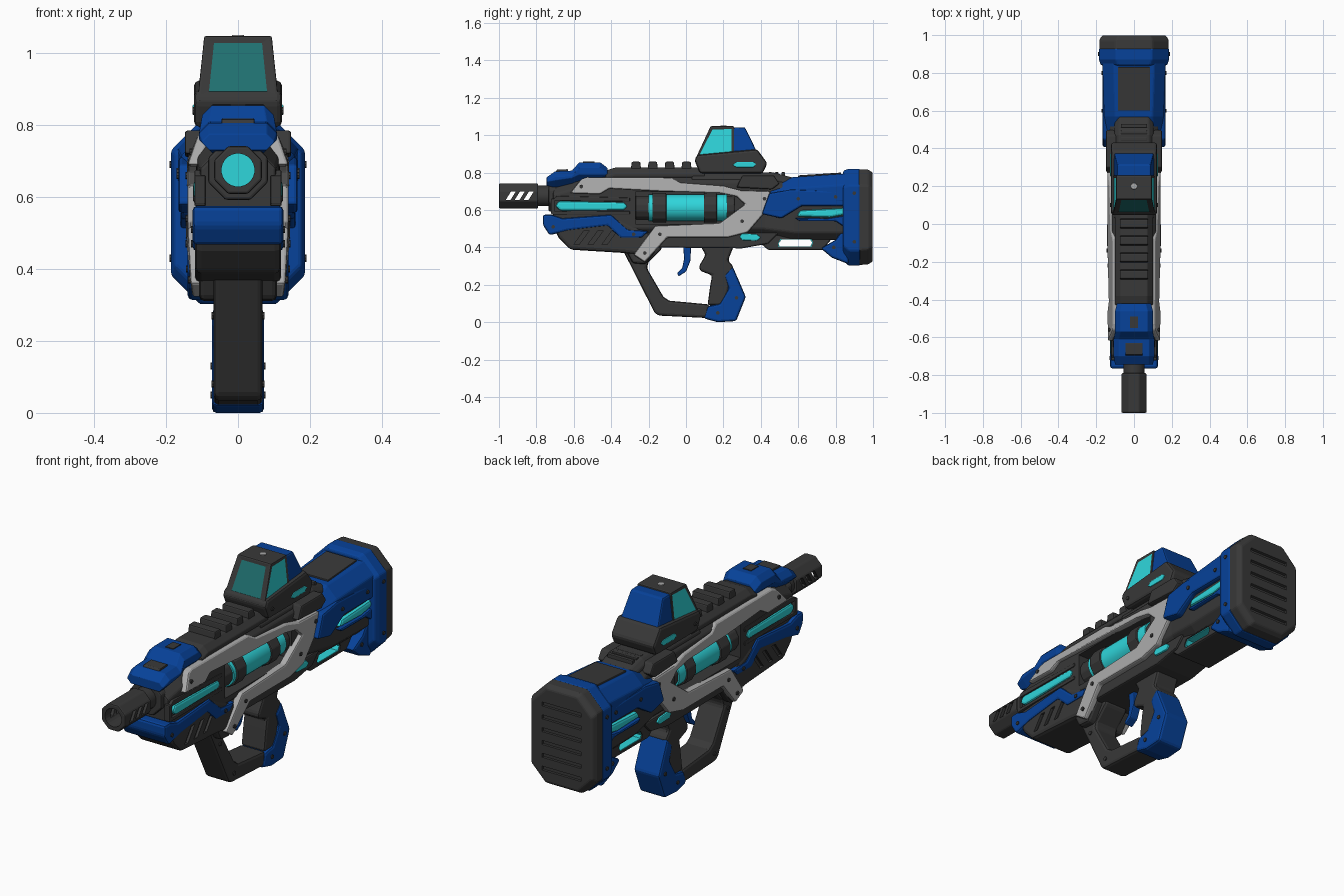
import bpy, bmesh, math
from mathutils import Vector, Matrix


def mat(name, r, g, b):
    m = bpy.data.materials.new(name)
    m.diffuse_color = (r, g, b, 1)
    return m


DARK = mat("dark grey", 0.04, 0.04, 0.04)
BLUE = mat("blue", 0.002, 0.054, 0.32)
CYAN = mat("cyan", 0.028, 0.67, 0.71)
TEAL = mat("dark teal glass", 0.014, 0.16, 0.16)
GREY = mat("light grey", 0.41, 0.41, 0.41)


def finish(bm, name, mats, bevel=0.0, cutter=False):
    bmesh.ops.recalc_face_normals(bm, faces=bm.faces[:])
    me = bpy.data.meshes.new(name)
    bm.to_mesh(me)
    bm.free()
    for m in (mats if isinstance(mats, (list, tuple)) else [mats]):
        me.materials.append(m)
    ob = bpy.data.objects.new(name, me)
    bpy.context.collection.objects.link(ob)
    if bevel:
        b = ob.modifiers.new("bevel", "BEVEL")
        b.width, b.segments, b.limit_method = bevel, 2, "ANGLE"
    if cutter:
        ob.hide_render = True
        ob.hide_set(True)
    return ob


def skin(bm, rings):
    # closed skin through rings of equal length
    vs = [[bm.verts.new(p) for p in r] for r in rings]
    n = len(vs[0])
    for a, b in zip(vs, vs[1:]):
        for i in range(n):
            bm.faces.new((a[i], a[(i + 1) % n], b[(i + 1) % n], b[i]))
    return [bm.faces.new(vs[0]), bm.faces.new(vs[-1])]


def prism(name, pts, x1, m, x0=None, bevel=0.008, cutter=False):
    # side profile (y, z) across x; with x0 it becomes a left and right pair
    bm = bmesh.new()
    profiles = pts if isinstance(pts[0][0], tuple) else [pts]
    for p in profiles:
        for a, b in ([(-x1, x1)] if x0 is None else [(x0, x1), (-x0, -x1)]):
            skin(bm, [[(x, y, z) for y, z in p] for x in (a, b)])
    return finish(bm, name, m, bevel, cutter)


def loft(name, secs, m, top=0.04, bot=0.04, bevel=0.008):
    # sections (y, z0, z1, half width) with cut corners
    rings = []
    for y, a, b, w in secs:
        t, u = min(top, (b - a) * 0.45), min(bot, (b - a) * 0.45)
        h = [(w - u, a), (w, a + u), (w, b - t), (w - t, b)]
        rings.append([(x, y, z) for x, z in h] + [(-x, y, z) for x, z in reversed(h)])
    bm = bmesh.new()
    skin(bm, rings)
    return finish(bm, name, m, bevel)


def box(y0, y1, z0, z1):
    return ((y0, z0), (y1, z0), (y1, z1), (y0, z1))


def tube(name, y0, y1, r, m, z, x=(0,), n=24, bevel=0.0, cutter=False):
    # round parts lying along y
    bm = bmesh.new()
    for cx in x:
        skin(bm, [[(cx + r * math.cos((i + 0.5) * math.tau / n), y,
                    z + r * math.sin((i + 0.5) * math.tau / n)) for i in range(n)] for y in (y0, y1)])
    ob = finish(bm, name, m, bevel, cutter)
    if n > 12 and not cutter:
        ob.data.polygons.foreach_set("use_smooth", [len(p.vertices) == 4 for p in ob.data.polygons])
    return ob


def cut(ob, tool):
    b = ob.modifiers.new("cut", "BOOLEAN")
    b.operation, b.object, b.solver = "DIFFERENCE", tool, "EXACT"


def slants(y, step, count, z0, z1, w, lean):
    return [((y + i * step, z0), (y + w + i * step, z0), (y + w + lean + i * step, z1),
             (y + lean + i * step, z1)) for i in range(count)]


# Muzzle and barrel
muzzle = tube("muzzle", -1.0, -0.79, 0.072, DARK, 0.675, n=8, bevel=0.007)
cut(muzzle, tube("bore_cutter", -1.1, -0.80, 0.046, DARK, 0.675, cutter=True))
cut(muzzle, prism("muzzle_slot_cutter", slants(-0.965, 0.048, 3, 0.652, 0.7, 0.026, 0.03),
                  0.2, DARK, bevel=0, cutter=True))
tube("barrel", -0.79, -0.68, 0.056, DARK, 0.675, n=16)
tube("bore_glow", -0.803, -0.797, 0.046, CYAN, 0.675)
tube("barrel_collar", -0.735, -0.69, 0.09, DARK, 0.675, n=8, bevel=0.008)

# Main receiver with recessed core windows
body = loft("receiver", [(-0.71, 0.5, 0.72, 0.105), (-0.6, 0.48, 0.75, 0.114),
                         (-0.4, 0.46, 0.79, 0.116), (0.42, 0.46, 0.79, 0.118),
                         (0.58, 0.44, 0.74, 0.138), (0.86, 0.44, 0.74, 0.145)], DARK)
cut(body, prism("window_cutter", box(-0.27, 0.26, 0.525, 0.695), 0.3, DARK, x0=0.035, bevel=0, cutter=True))
prism("lower_receiver", ((-0.3, 0.48), (-0.2, 0.4), (0.3, 0.395), (0.44, 0.42), (0.5, 0.48)), 0.112, DARK)

# Lower rail with a through slot lined in cyan
def slot(g):
    return ((0.5 - g, 0.405 - g), (0.665 + g, 0.405 - g), (0.675 + g, 0.425), (0.665 + g, 0.441 + g),
            (0.51 - g, 0.441 + g), (0.495 - g, 0.42))


rail = prism("lower_rail", ((0.4, 0.42), (0.44, 0.386), (0.73, 0.386), (0.8, 0.47), (0.4, 0.47)), 0.1, DARK)
lining = prism("slot_lining", slot(0.006), 0.094, CYAN, bevel=0)
cut(rail, prism("rail_slot_cutter", slot(0.004), 0.3, DARK, bevel=0, cutter=True))
cut(body, bpy.data.objects["rail_slot_cutter"])
cut(lining, prism("lining_cutter", slot(0.0), 0.3, CYAN, bevel=0, cutter=True))
prism("side_pod", ((0.27, 0.72), (0.46, 0.71), (0.5, 0.74), (0.47, 0.785), (0.3, 0.785)), 0.148, DARK, x0=0.09)

# Energy core with clamps
pair = (-0.046, 0.046)
tube("core", -0.2, 0.22, 0.072, CYAN, 0.612, pair)
for i, (a, b, r) in enumerate([(-0.27, -0.195, 0.066), (-0.18, -0.105, 0.082), (0.095, 0.165, 0.082), (0.2, 0.26, 0.066)]):
    tube(f"core_clamp_{i}", a, b, r, DARK, 0.612, pair, n=12, bevel=0.006)

# Pale side frame, leaning inward at top and bottom
frame = prism("side_frame", ((-0.62, 0.69), (-0.56, 0.765), (-0.53, 0.775), (-0.08, 0.772), (-0.03, 0.745), (0.2, 0.728),
                             (0.29, 0.705), (0.45, 0.70), (0.45, 0.62), (0.33, 0.48), (0.22, 0.452), (-0.1, 0.452),
                             (-0.22, 0.32), (-0.28, 0.36), (-0.165, 0.515), (0.18, 0.53), (0.315, 0.63),
                             (0.27, 0.672), (0.18, 0.69), (-0.14, 0.70), (-0.41, 0.715), (-0.46, 0.685)),
              0.141, GREY, x0=0.105)
for v in frame.data.vertices:
    lean = max(0, v.co.z - 0.7) * 0.4 + max(0, 0.42 - v.co.z) * 0.15
    v.co.x -= math.copysign(lean, v.co.x)

# Handguard: lower block with slanted grooves, blue band, glowing strips
guard = prism("handguard", ((-0.7, 0.49), (-0.68, 0.45), (-0.62, 0.388), (-0.33, 0.37), (-0.26, 0.36),
                            (-0.17, 0.46), (-0.35, 0.55), (-0.62, 0.55)), 0.12, DARK, bevel=0.018)
cut(guard, prism("groove_cutter", slants(-0.6, 0.075, 3, 0.415, 0.49, 0.028, 0.055),
                 0.2, DARK, x0=0.107, bevel=0, cutter=True))
prism("handguard_band", ((-0.765, 0.575), (-0.72, 0.575), (-0.66, 0.555), (-0.40, 0.575), (-0.31, 0.495),
                         (-0.2, 0.487), (-0.235, 0.45), (-0.35, 0.45), (-0.42, 0.515), (-0.63, 0.49),
                         (-0.73, 0.465), (-0.765, 0.52)), 0.126, BLUE, bevel=0.012)
prism("front_light", ((-0.7, 0.62), (-0.68, 0.648), (-0.33, 0.642), (-0.31, 0.62), (-0.33, 0.598), (-0.67, 0.595)),
      0.124, CYAN, x0=0.1, bevel=0.012)
prism("front_light_trim", [((-0.72, 0.65), (-0.3, 0.645), (-0.3, 0.665), (-0.69, 0.675)),
                           ((-0.72, 0.575), (-0.3, 0.575), (-0.3, 0.594), (-0.72, 0.592)),
                           box(-0.722, -0.7, 0.58, 0.66)], 0.121, DARK, x0=0.09, bevel=0.004)

# Front top cover
loft("front_cover", [(-0.745, 0.73, 0.775, 0.1), (-0.70, 0.72, 0.806, 0.108), (-0.61, 0.74, 0.81, 0.108),
                     (-0.57, 0.75, 0.855, 0.1), (-0.46, 0.75, 0.855, 0.1), (-0.42, 0.76, 0.825, 0.09)], BLUE, top=0.028)
prism("cover_plates", box(-0.55, -0.49, 0.85, 0.859), 0.022, DARK, bevel=0)
prism("cover_step", ((-0.705, 0.79), (-0.63, 0.8), (-0.63, 0.818), (-0.69, 0.816)), 0.046, DARK, bevel=0.003)

# Top rail with teeth
loft("top_rail", [(-0.43, 0.74, 0.81, 0.1), (-0.38, 0.74, 0.826, 0.1), (0.1, 0.74, 0.826, 0.1)], DARK, top=0.03)
prism("rail_teeth", [((y, 0.815), (y + 0.055, 0.815), (y + 0.05, 0.858), (y + 0.005, 0.858))
                     for y in (-0.295, -0.205, -0.115, -0.025)], 0.075, DARK, bevel=0.006)
loft("rear_mount", [(0.03, 0.72, 0.80, 0.105), (0.47, 0.72, 0.80, 0.105), (0.6, 0.68, 0.765, 0.1)], DARK, top=0.025)
prism("mount_ribs", [box(y, y + 0.02, 0.76, 0.802) for y in (0.44, 0.475, 0.51)], 0.07, DARK, bevel=0.004)

# Sight
prism("sight_base", ((0.045, 0.865), (0.075, 0.795), (0.41, 0.795), (0.435, 0.85), (0.38, 0.925), (0.06, 0.895)),
      0.122, DARK, bevel=0.014)


def frustum(name, low, high, mats, glass=False):
    bm = bmesh.new()
    skin(bm, [[(-w, y0, z), (w, y0, z), (w, y1, z), (-w, y1, z)] for z, y0, y1, w in (low, high)])
    bmesh.ops.recalc_face_normals(bm, faces=bm.faces[:])
    if glass:  # recessed panes on the front and both sides
        front = [f for f in bm.faces if f.normal.y < -0.3]
        sides = [f for f in bm.faces if abs(f.normal.x) > 0.6]
        for panes, inset, index in ((front, 0.026, 2), (sides, 0.021, 1)):
            bmesh.ops.inset_individual(bm, faces=panes, thickness=inset, depth=-0.005)
            for f in panes:
                f.material_index = index
        for v in front[0].verts:  # wider side posts beside the front pane
            v.co.x *= 0.85
    return finish(bm, name, mats, 0.008)


frustum("sight_hood", (0.865, 0.045, 0.258, 0.116), (1.048, 0.13, 0.258, 0.096), [DARK, CYAN, TEAL], True)
frustum("sight_rear_cover", (0.91, 0.252, 0.38, 0.106), (1.042, 0.252, 0.315, 0.09), BLUE)
prism("sight_side_light", ((0.25, 0.84), (0.27, 0.857), (0.36, 0.857), (0.375, 0.845), (0.36, 0.828), (0.27, 0.828)),
      0.126, CYAN, x0=0.11, bevel=0.003)
bm = bmesh.new()
bmesh.ops.create_cone(bm, cap_ends=True, segments=16, radius1=0.02, radius2=0.016, depth=0.01,
                      matrix=Matrix.Translation((0, 0.2, 1.046)))
finish(bm, "sight_knob", GREY)

# Stock
loft("stock_cover", [(0.45, 0.64, 0.715, 0.14), (0.57, 0.635, 0.775, 0.158), (0.86, 0.635, 0.795, 0.168)],
     BLUE, top=0.06, bot=0.01)
prism("stock_cheek", ((0.405, 0.578), (0.445, 0.69), (0.56, 0.71), (0.86, 0.70), (0.86, 0.622), (0.62, 0.622), (0.51, 0.555)),
      0.166, BLUE, x0=0.1, bevel=0.01)
prism("stock_top_panel", ((0.6, 0.77), (0.83, 0.783), (0.83, 0.8), (0.6, 0.785)), 0.085, DARK, bevel=0.003)
prism("stock_light", ((0.59, 0.565), (0.61, 0.598), (0.85, 0.61), (0.85, 0.575), (0.77, 0.56)), 0.158, CYAN, x0=0.12, bevel=0.012)
prism("stock_lower_band", ((0.58, 0.558), (0.76, 0.555), (0.86, 0.57), (0.86, 0.5), (0.8, 0.54), (0.61, 0.54)),
      0.16, BLUE, x0=0.11)
prism("stock_brace", ((0.87, 0.54), (0.80, 0.44), (0.72, 0.395), (0.78, 0.345), (0.87, 0.31)), 0.14, BLUE, bevel=0.012)
loft("butt_collar", [(0.84, 0.33, 0.81, 0.175), (0.87, 0.302, 0.82, 0.186), (0.93, 0.302, 0.82, 0.186)], BLUE, 0.09, 0.08)
pad = loft("butt_pad", [(0.92, 0.305, 0.818, 0.182), (0.975, 0.31, 0.815, 0.182), (0.998, 0.325, 0.80, 0.17)], DARK, 0.085, 0.08)
cut(pad, prism("pad_groove_cutter", [((0.985, z), (1.05, z), (1.05, z + 0.03), (0.985, z + 0.018))
                                     for z in (0.38, 0.445, 0.51, 0.575, 0.64, 0.705)], 0.11, DARK, bevel=0, cutter=True))
prism("lower_light", ((0.285, 0.455), (0.3, 0.475), (0.38, 0.47), (0.4, 0.452), (0.38, 0.435), (0.3, 0.438)),
      0.121, CYAN, x0=0.1, bevel=0.006)

# Hand loop, grip and trigger
prism("loop_root", ((-0.33, 0.4), (-0.285, 0.315), (-0.215, 0.31), (-0.15, 0.4), (-0.2, 0.43)), 0.108, DARK, bevel=0.014)
prism("hand_loop", ((-0.34, 0.39), (-0.165, 0.045), (-0.14, 0.035), (0.12, 0.022), (0.125, 0.095), (-0.09, 0.115),
                    (-0.12, 0.135), (-0.21, 0.29), (-0.2, 0.32), (-0.13, 0.39), (-0.13, 0.43), (-0.3, 0.43)),
      0.068, DARK, bevel=0.014)
prism("grip", ((0.07, 0.42), (0.26, 0.42), (0.225, 0.33), (0.255, 0.295), (0.22, 0.14), (0.19, 0.09), (0.115, 0.09),
               (0.13, 0.2), (0.14, 0.25), (0.075, 0.275), (0.07, 0.3), (0.105, 0.36)), 0.066, DARK, bevel=0.014)
prism("grip_heel", ((0.25, 0.298), (0.32, 0.135), (0.268, 0.006), (0.17, 0.0), (0.095, 0.02), (0.115, 0.085), (0.18, 0.098),
                    (0.228, 0.18), (0.205, 0.25)), 0.072, BLUE, bevel=0.012)
prism("trigger", ((-0.015, 0.41), (0.027, 0.41), (0.024, 0.33), (0.0, 0.27), (-0.04, 0.245), (-0.047, 0.262),
                  (-0.02, 0.29), (-0.01, 0.34)), 0.022, BLUE, bevel=0.005)

# Bolts on both sides
bm = bmesh.new()
for y, z, x in [(-0.56, 0.725, 0.13), (-0.22, 0.37, 0.134), (-0.14, 0.47, 0.141), (0.3, 0.54, 0.141), (0.42, 0.66, 0.141),
                (0.6, 0.66, 0.166), (0.8, 0.67, 0.166), (0.9, 0.43, 0.186), (0.9, 0.69, 0.186), (0.79, 0.4, 0.14),
                (-0.71, 0.51, 0.126), (-0.28, 0.47, 0.126), (-0.24, 0.27, 0.068), (-0.13, 0.08, 0.068),
                (0.17, 0.05, 0.072), (0.27, 0.13, 0.072), (0.1, 0.84, 0.122)]:
    for s in (-1, 1):
        bmesh.ops.create_cone(bm, cap_ends=True, segments=8, radius1=0.01, radius2=0.01, depth=0.01,
                              matrix=Matrix.Translation((s * x, y, z)) @ Matrix.Rotation(math.pi / 2, 4, "Y"))
finish(bm, "bolts", DARK)
